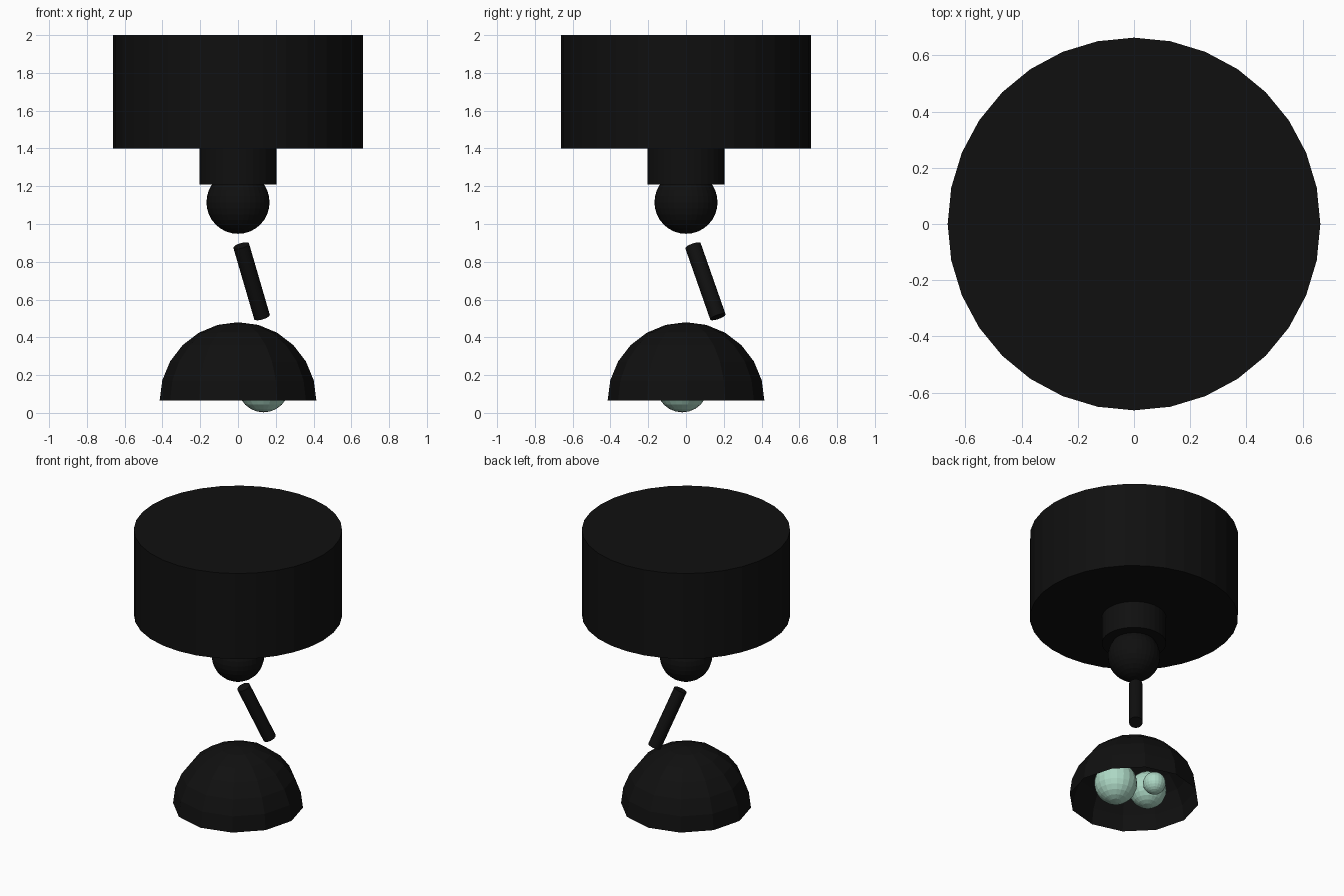
import bpy, bmesh
from mathutils import Vector

if "Cube" in bpy.data.objects:
    bpy.data.objects.remove(bpy.data.objects["Cube"])


def material(name, rgb):
    m = bpy.data.materials.new(name)
    m.diffuse_color = (*rgb, 1)
    m.use_nodes = True
    m.node_tree.nodes["Principled BSDF"].inputs["Base Color"].default_value = m.diffuse_color
    return m


black = material("black", (0.005, 0.005, 0.005))
mint = material("mint", (0.42, 0.69, 0.56))


def finish(name, mat):
    o = bpy.context.object
    o.name = o.data.name = name
    o.data.materials.append(mat)
    return o


def rod(name, a, b, radius, sides, mat):
    a, b = Vector(a), Vector(b)
    d = b - a
    bpy.ops.mesh.primitive_cylinder_add(
        vertices=sides, radius=radius, depth=d.length, location=(a + b) / 2,
        rotation=d.to_track_quat('Z', 'Y').to_euler())
    return finish(name, mat)


def ball(name, centre, radius, segments, rings, mat):
    bpy.ops.mesh.primitive_uv_sphere_add(
        segments=segments, ring_count=rings, radius=radius, location=centre)
    return finish(name, mat)


# ceiling canopy, neck and ball joint
rod("canopy", (0, 0, 1.4), (0, 0, 2), 0.663, 32, black)
rod("neck", (0, 0, 1.21), (0, 0, 1.4), 0.205, 32, black)
ball("ball_joint", (0, 0, 1.115), 0.167, 32, 16, black)

# slanted stem
rod("stem", (0.017, 0.037, 0.885), (0.127, 0.169, 0.508), 0.043, 32, black)

# open dome shade: upper half of a coarse sphere
shade = ball("shade", (0, 0, 0.065), 0.415, 12, 12, black)
bm = bmesh.new()
bm.from_mesh(shade.data)
bmesh.ops.delete(bm, geom=[v for v in bm.verts if v.co.z < -0.01], context='VERTS')
bm.to_mesh(shade.data)
bm.free()

# three bulbs under the shade
for name, centre, radius in (("large_bulb", (0.135, -0.02, 0.14), 0.137),
                             ("medium_bulb", (-0.13, -0.02, 0.19), 0.12),
                             ("small_bulb", (-0.063, 0.127, 0.15), 0.073)):
    ball(name, centre, radius, 20, 12, mint)
